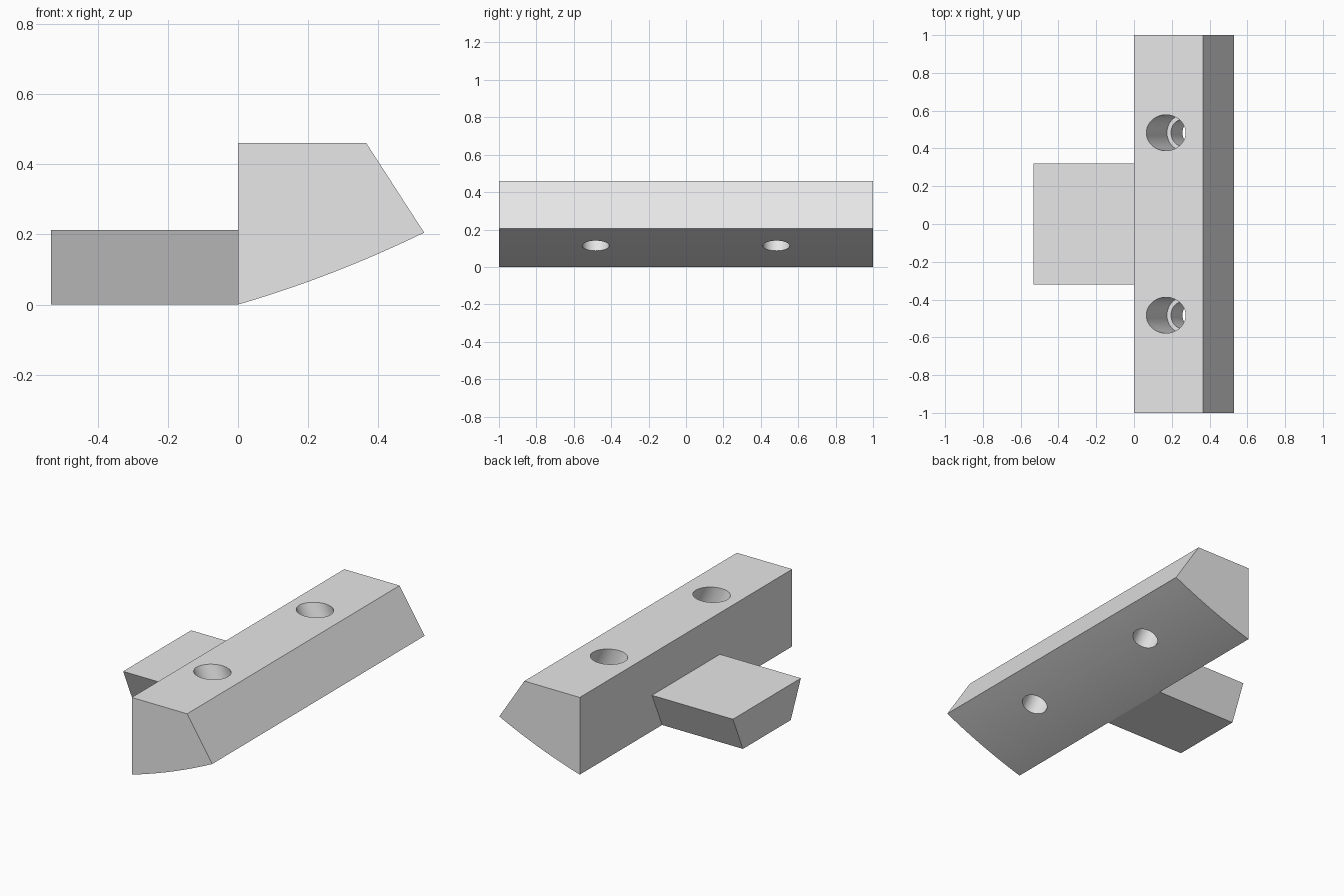
import bpy
import bmesh
import math
from mathutils import Vector

if "Cube" in bpy.data.objects:
    bpy.data.objects.remove(bpy.data.objects["Cube"], do_unlink=True)

grey = bpy.data.materials.new("light grey")
grey.use_nodes = True
grey.diffuse_color = (0.8, 0.8, 0.8, 1)
grey.node_tree.nodes["Principled BSDF"].inputs["Base Color"].default_value = (0.8, 0.8, 0.8, 1)


def prism(name, profile, sweep):
    """Extrude a closed 3D profile along a vector."""
    bm = bmesh.new()
    face = bm.faces.new([bm.verts.new(p) for p in profile])
    out = bmesh.ops.extrude_face_region(bm, geom=[face])["geom"]
    bmesh.ops.translate(bm, vec=sweep, verts=[g for g in out if isinstance(g, bmesh.types.BMVert)])
    bmesh.ops.recalc_face_normals(bm, faces=bm.faces)
    mesh = bpy.data.meshes.new(name)
    bm.to_mesh(mesh)
    bm.free()
    mesh.materials.append(grey)
    obj = bpy.data.objects.new(name, mesh)
    bpy.context.collection.objects.link(obj)
    return obj


# Bar: straight back, flat top, sloped front and a gently bowed underside
tip, heel = Vector((0.53, 0, 0.205)), Vector((0, 0, 0))
bow = Vector((0.36, 0, -0.93)) * 0.012
steps = 24
underside = [tip.lerp(heel, i / steps) + bow * (1 - (2 * i / steps - 1) ** 2) for i in range(steps + 1)]
section = [Vector((0, 0, 0.46)), Vector((0.365, 0, 0.46))] + underside
bar = prism("bar", [p - Vector((0, 1, 0)) for p in section], (0, 2, 0))

# Dovetail tongue behind the bar
dovetail = [(-0.533, -0.225, 0), (-0.533, 0.225, 0), (-0.533, 0.32, 0.213), (-0.533, -0.32, 0.213)]
prism("dovetail_tongue", dovetail, (0.533, 0, 0))

# Tilted stepped screw holes: wide bore from the top, narrow bore through
tilt = math.radians(24)
axis = Vector((math.sin(tilt), 0, -math.cos(tilt)))


def drill(y, radius, start, end):
    centre = Vector((0.169, y, 0.46)) + axis * (start + end) / 2
    bpy.ops.mesh.primitive_cylinder_add(vertices=64, radius=radius, depth=end - start,
                                        location=centre, rotation=(0, -tilt, 0))
    cutter = bpy.context.object
    cutter.name = "drill_cutter"
    cutter.hide_render = True
    cutter.data.materials.append(grey)
    cut = bar.modifiers.new("screw_hole", "BOOLEAN")
    cut.operation, cut.solver, cut.object = "DIFFERENCE", "EXACT", cutter
    bpy.context.view_layer.objects.active = bar
    bpy.ops.object.modifier_apply(modifier=cut.name)
    bpy.data.objects.remove(cutter, do_unlink=True)


for y in (-0.483, 0.483):
    drill(y, 0.095, -0.2, 0.227)
    drill(y, 0.072, 0.1, 0.7)

# Smooth bores and underside, crisp edges elsewhere
bpy.ops.object.select_all(action="DESELECT")
bar.select_set(True)
bpy.context.view_layer.objects.active = bar
bpy.ops.object.shade_smooth_by_angle(angle=math.radians(20))
